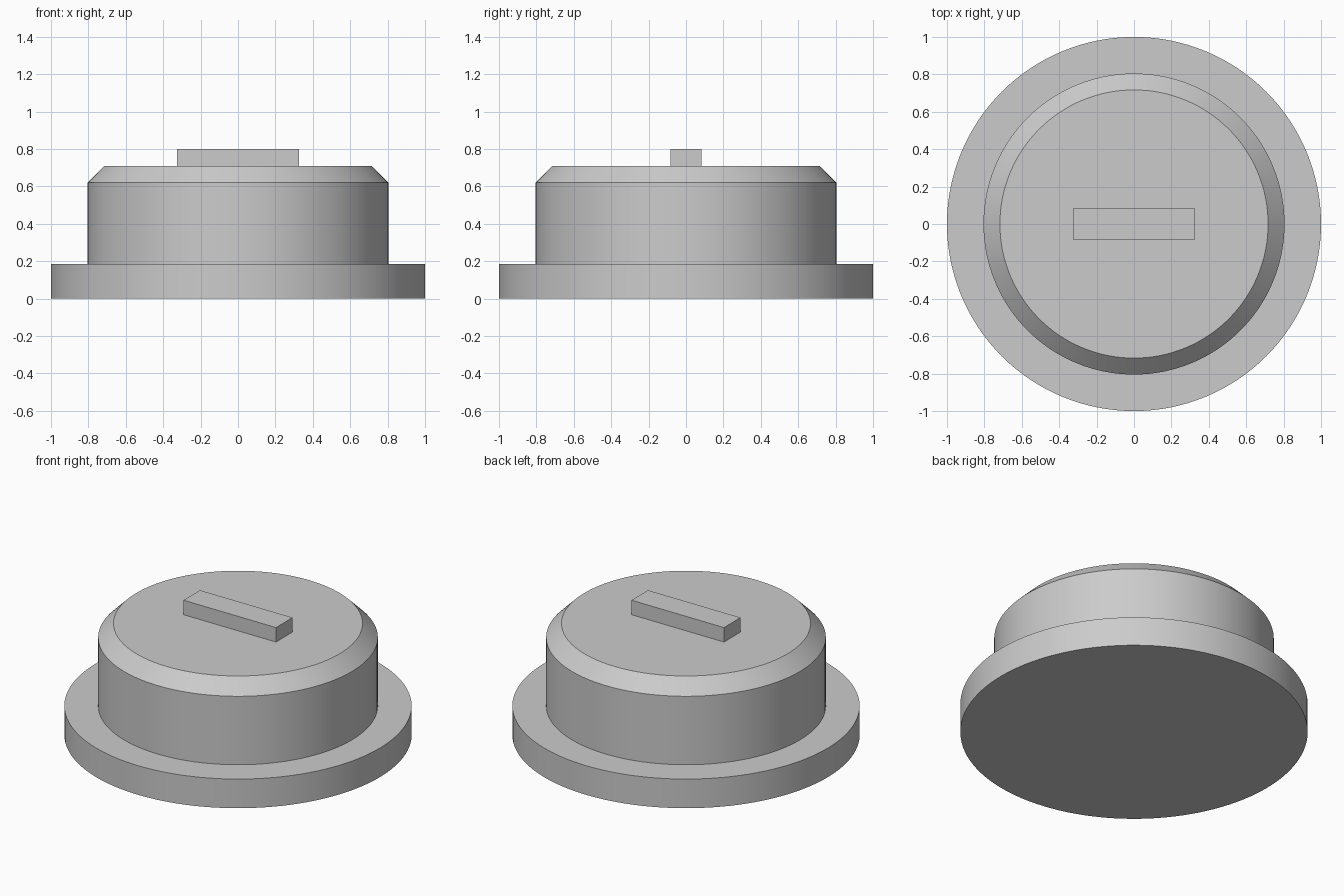
import bpy
import bmesh
import math

old = bpy.data.objects.get("Cube")
if old:
    bpy.data.objects.remove(old, do_unlink=True)

SEGMENTS = 128

grey = bpy.data.materials.new("plain grey")
grey.use_nodes = True
colour = (0.6, 0.6, 0.6, 1)
grey.diffuse_color = colour
grey.node_tree.nodes["Principled BSDF"].inputs["Base Color"].default_value = colour


def finish(obj, name):
    obj.name = obj.data.name = name
    obj.data.materials.append(grey)


def turned(name, profile):
    """Closed solid of revolution from (radius, height) points, bottom to top."""
    bm = bmesh.new()
    rings = []
    for r, z in profile:
        rings.append([bm.verts.new((r * math.cos(a), r * math.sin(a), z))
                      for a in (math.tau * i / SEGMENTS for i in range(SEGMENTS))])
    for low, high in zip(rings, rings[1:]):
        for i in range(SEGMENTS):
            j = (i + 1) % SEGMENTS
            bm.faces.new((low[i], low[j], high[j], high[i]))
    bm.faces.new(rings[0][::-1])
    bm.faces.new(rings[-1])
    mesh = bpy.data.meshes.new(name)
    bm.to_mesh(mesh)
    bm.free()
    obj = bpy.data.objects.new(name, mesh)
    bpy.context.collection.objects.link(obj)
    finish(obj, name)
    bpy.ops.object.select_all(action="DESELECT")
    obj.select_set(True)
    bpy.context.view_layer.objects.active = obj
    bpy.ops.object.shade_smooth_by_angle(angle=math.radians(30))


# Flange, stepped body and chamfered shoulder in one turned piece
turned("flanged_body", [(1, 0), (1, 0.185), (0.805, 0.185),
                        (0.805, 0.62), (0.717, 0.708)])

# Raised bar across the top
bpy.ops.mesh.primitive_cube_add(size=1, location=(0, 0, 0.75))
bar = bpy.context.object
bar.scale = (0.65, 0.166, 0.1)
bpy.ops.object.transform_apply(location=False, rotation=False, scale=True)
finish(bar, "top_bar")
